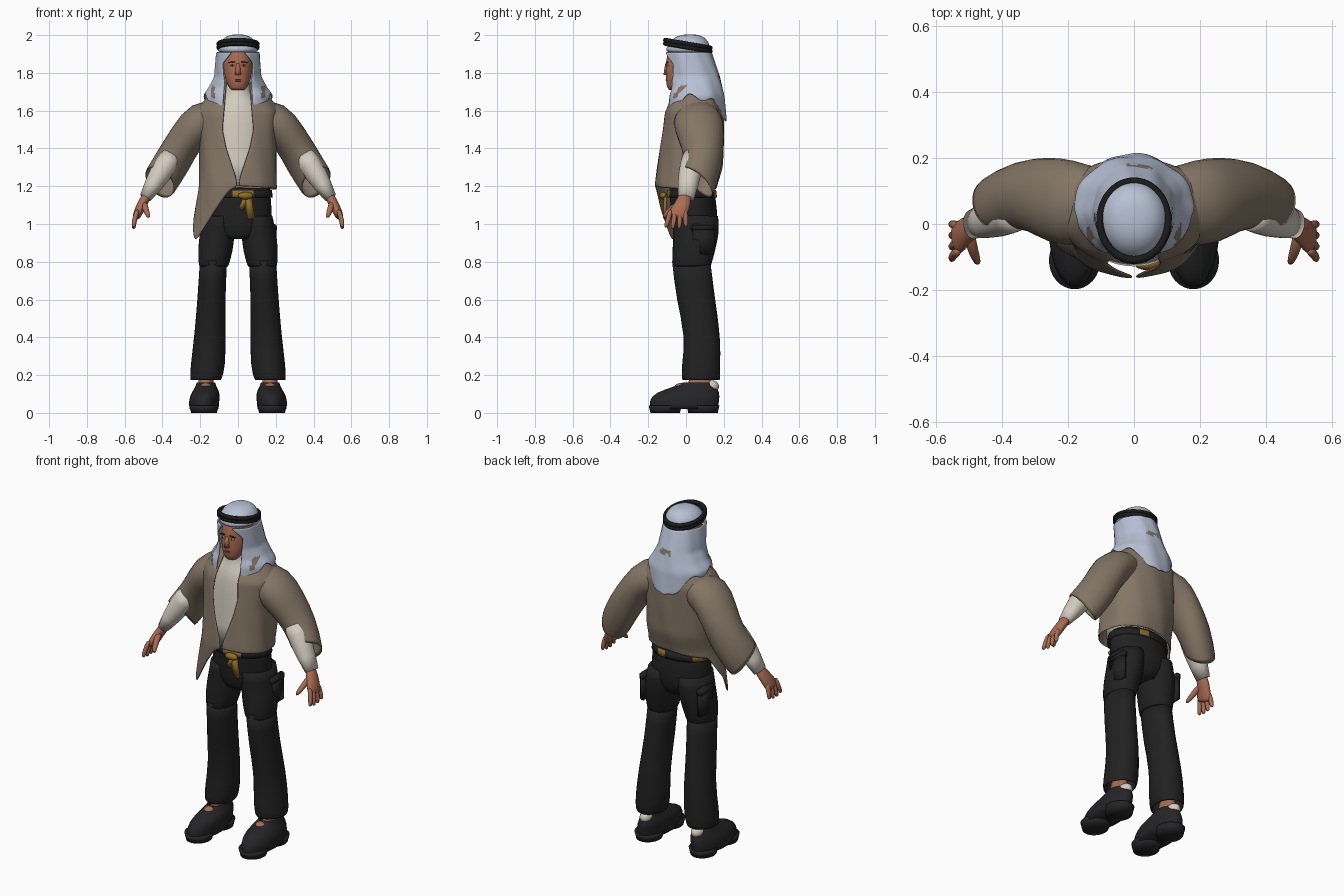
import bpy, bmesh, math
from math import sin, cos, pi, tau
from mathutils import Vector, Matrix

old = bpy.data.objects.get("Cube")
if old:
    bpy.data.objects.remove(old)


def material(name, *colour):
    mat = bpy.data.materials.new(name)
    mat.use_nodes = True
    mat.diffuse_color = (*colour, 1)
    shader = mat.node_tree.nodes["Principled BSDF"]
    shader.inputs["Base Color"].default_value = (*colour, 1)
    shader.inputs["Roughness"].default_value = .9
    return mat


TAN = material("jacket_tan", .23, .18, .13)
CREAM = material("shirt_cream", .66, .61, .53)
BLACK = material("trouser_black", .015, .015, .016)
SHOE = material("shoe_black", .018, .018, .02)
SKIN = material("skin", .4, .15, .085)
GOLD = material("belt_gold", .27, .15, .02)
CLOTH = material("cloth_pale_blue", .48, .54, .67)
CORD = material("cord_black", .01, .01, .01)
LIP = material("lip_red", .28, .09, .06)
DARK = material("brow_dark", .05, .025, .015)


def finish(name, bm, materials, smooth_levels=1, thickness=0, rule=None):
    bmesh.ops.recalc_face_normals(bm, faces=bm.faces)
    for face in bm.faces:
        face.smooth = True
        if rule:
            face.material_index = rule(face.calc_center_median())
    mesh = bpy.data.meshes.new(name)
    bm.to_mesh(mesh)
    bm.free()
    for mat in materials:
        mesh.materials.append(mat)
    obj = bpy.data.objects.new(name, mesh)
    bpy.context.collection.objects.link(obj)
    if thickness:
        solid = obj.modifiers.new("thickness", 'SOLIDIFY')
        solid.thickness, solid.offset = thickness, 0
    if smooth_levels:
        smooth = obj.modifiers.new("smooth", 'SUBSURF')
        smooth.levels = smooth.render_levels = smooth_levels


def bridge(bm, rings, closed):
    for lower, upper in zip(rings, rings[1:]):
        count = len(lower)
        for k in range(count if closed else count - 1):
            following = (k + 1) % count
            bm.faces.new((lower[k], lower[following], upper[following], upper[k]))


# Tube through stations (x, y, z, half width, half depth); caps are crisp unless rounded
def loft(name, stations, materials, side=1, follow=False, sides=16, open_end=False,
         rounded=False, folds=0, bend=None, **options):
    bm = bmesh.new()
    crease = bm.edges.layers.float.new("crease_edge")
    points = [Vector(station[:3]) for station in stations]
    rings = []
    for i, (*_, width, depth) in enumerate(stations):
        across, back = Vector((1, 0, 0)), Vector((0, 1, 0))
        if follow:
            ahead, behind = points[min(i + 1, len(points) - 1)], points[max(i - 1, 0)]
            along = (ahead - behind).normalized()
            back = (back - along * back.dot(along)).normalized()
            across = back.cross(along)
        ring = []
        for k in range(sides):
            angle = tau * k / sides
            fold = 1 + folds * sin(3 * angle + 2 * i)
            point = points[i] + fold * (across * width * cos(angle) + back * depth * sin(angle))
            if bend:
                point = bend(point)
            point.x *= side
            ring.append(bm.verts.new(point))
        rings.append(ring)
    bridge(bm, rings, closed=True)
    for ring in rings[:1] if open_end else (rings[0], rings[-1]):
        cap = bm.faces.new(ring)
        for edge in cap.edges:
            edge[crease] = 0 if rounded else 1
    finish(name, bm, materials, **options)


def interpolate(table, key):
    for low, high in zip(table, table[1:]):
        if key <= high[0]:
            f = max(0, (key - low[0]) / (high[0] - low[0]))
            return [p + (q - p) * f for p, q in zip(low[1:], high[1:])]
    return table[-1][1:]


# Open-fronted garment: profile (z, half width, y, half depth), opening (z, half width),
# and a hem height for each angle, counted from the front towards the left.
# A roundness below one flattens the front and back.
def garment(name, profile, opening, hem, materials, wave, roundness, columns=56, rows=22,
            **options):
    bm = bmesh.new()
    rings = []
    top = profile[-1][0]
    for r in range(rows + 1):
        ring = []
        for c in range(columns + 1):
            t = c / columns
            low = hem(tau * t)
            z = low + (top - low) * r / rows
            width, y, depth = interpolate(profile, z)
            edge = math.asin(interpolate(opening, z)[0] / width)
            angle = edge + t * (tau - 2 * edge)
            ripple = 1 + wave * sin(9 * angle + 12 * z)
            forward = math.copysign(abs(cos(angle)) ** roundness, cos(angle))
            ring.append(bm.verts.new((width * ripple * sin(angle),
                                      y - depth * ripple * forward, z)))
        rings.append(ring)
    bridge(bm, rings, closed=False)
    finish(name, bm, materials, thickness=.01, **options)


def ball(name, location, size, mat):
    bm = bmesh.new()
    place = Matrix.LocRotScale(Vector(location), None, Vector(size))
    bmesh.ops.create_uvsphere(bm, u_segments=16, v_segments=10, radius=1, matrix=place)
    finish(name, bm, [mat], smooth_levels=0)


def block(name, location, size, mat, tilt=0):
    bm = bmesh.new()
    turn = Matrix.Rotation(tilt, 3, 'Y').to_quaternion()
    place = Matrix.LocRotScale(Vector(location), turn, Vector(size))
    bmesh.ops.create_cube(bm, size=1, matrix=place)
    bmesh.ops.bevel(bm, geom=bm.edges[:], offset=min(size) / 4, segments=2, affect='EDGES')
    finish(name, bm, [mat], smooth_levels=0)


# Jacket with a long flap on the right front
def jacket_hem(angle):
    table = [(0, 1.2), (110, 1.18), (180, 1.19), (250, 1.16), (300, .9), (345, 1.17), (360, 1.2)]
    return interpolate(table, math.degrees(angle))[0]


garment("jacket",
        [(.9, .26, .01, .14), (1.2, .2, 0, .16), (1.3, .2, .02, .17), (1.45, .2, .03, .165),
         (1.6, .22, .04, .155), (1.67, .16, .05, .12), (1.75, .08, .05, .08)],
        [(1.2, .002), (1.25, .01), (1.4, .06), (1.5, .08), (1.75, .06)],
        jacket_hem, [TAN], wave=.01, roundness=.8)

# Shirt with a high collar
loft("shirt", [(0, .01, 1.2, .17, .14), (0, .02, 1.45, .18, .14), (0, .02, 1.6, .16, .13),
               (0, .01, 1.65, .11, .1), (0, 0, 1.69, .07, .07), (0, 0, 1.74, .06, .07)],
     [CREAM], sides=24)

# Hips, belt and its knotted ends
loft("hips", [(0, .04, .92, .1, .09), (0, .045, .97, .17, .12), (0, .045, 1.05, .185, .125),
              (0, .03, 1.19, .17, .12)], [BLACK], sides=24)


def belt_rule(centre):
    if centre.y < 0:
        return int(-.04 < centre.x < .09)
    return int(sin(30 * centre.x) > .6)


loft("belt", [(0, .03, 1.14, .185, .135), (0, .03, 1.18, .18, .13)],
     [BLACK, GOLD], sides=40, rule=belt_rule)
ball("belt_knot", (.04, -.12, 1.15), (.04, .02, .02), GOLD)
block("belt_end_long", (.06, -.11, 1.09), (.04, .02, .13), GOLD, tilt=-.15)
block("belt_end_short", (.03, -.11, 1.11), (.03, .02, .07), GOLD, tilt=.4)

# Head and face
loft("head", [(0, -.06, 1.71, .035, .03), (0, -.045, 1.73, .055, .06), (0, -.02, 1.8, .08, .09),
              (0, 0, 1.9, .08, .105), (0, 0, 1.94, .06, .08)], [SKIN], sides=20)
loft("nose", [(0, -.1, 1.79, .018, .02), (0, -.1, 1.85, .01, .01)], [SKIN])
for label, z in (("upper_lip", 1.766), ("lower_lip", 1.758)):
    ball(label, (0, -.1, z), (.02, .008, .004), LIP)

# Head cloth: crown, drape and double cord
crown = []
for step in range(6):
    rise = step * pi / 11
    radius = .11 * cos(rise) ** .7
    crown.append((0, .01 + step / 400, 1.9 + .105 * sin(rise), radius, radius * 1.1))
loft("cloth_crown", crown, [CLOTH], sides=28, rounded=True)


def tear_rule(centre):
    back = centre.y > .09 and abs(centre.z - 1.78) < .01 and sin(38 * centre.x + 1) > .2
    front = centre.y < 0 and abs(centre.z - 1.7) < .03 and .12 < abs(centre.x) < .14
    return int(back or front)


def drape_hem(angle):
    jagged = .02 * cos(6 * angle)
    return 1.55 + .03 * cos(angle) + .12 * abs(sin(angle)) + jagged


garment("cloth_drape",
        [(1.55, .17, .05, .16), (1.68, .18, .05, .15), (1.72, .15, .05, .14),
         (1.78, .12, .04, .135), (1.91, .11, .01, .12)],
        [(1.6, .08), (1.75, .07), (1.85, .08), (1.91, .03)],
        drape_hem, [CLOTH, TAN], wave=.015, roundness=1, rule=tear_rule)
for label, z in (("lower", 1.935), ("upper", 1.953)):
    bpy.ops.mesh.primitive_torus_add(major_segments=40, major_radius=.115, minor_radius=.012,
                                     location=(0, .01, z), rotation=(-.17, 0, 0))
    cord = bpy.context.object
    cord.name = label + "_head_cord"
    cord.scale.x = .9
    cord.scale.y = 1.05
    cord.data.materials.append(CORD)
    bpy.ops.object.shade_smooth()


# The cuff opens higher at the front and hangs lower at the back
def cuff_slant(point):
    slope = 4 * max(0, min(.2, 1.4 - point.z))
    point.z -= (point.y - .06) * slope
    return point


# Paired parts
for side, label in ((1, "left_"), (-1, "right_")):
    ball(label + "eye", (side * .03, -.097, 1.84), (.013, .01, .005), CREAM)
    ball(label + "iris", (side * .03, -.102, 1.84), (.006, .007, .005), DARK)
    block(label + "brow", (side * .033, -.1, 1.857), (.036, .01, .005), DARK, tilt=side * .1)

    # Arm
    loft(label + "sleeve", [(.08, .06, 1.57, .09, .1), (.2, .06, 1.55, .11, .135),
                            (.27, .08, 1.46, .09, .12), (.34, .095, 1.35, .09, .1),
                            (.42, .06, 1.22, .09, .08)],
         [TAN], side, follow=True, open_end=True, folds=.03, bend=cuff_slant, thickness=.01)
    loft(label + "forearm", [(.35, .04, 1.36, .06, .06), (.41, .02, 1.27, .065, .065),
                             (.49, 0, 1.14, .033, .045)], [CREAM], side, follow=True)

    # Hand
    loft(label + "palm", [(.47, 0, 1.17, .025, .03), (.5, -.01, 1.12, .027, .04),
                          (.53, -.04, 1.06, .025, .05), (.54, -.05, 1.03, .02, .05)],
         [SKIN], side, follow=True, rounded=True)
    for i, finger in enumerate(("index", "middle", "ring", "little")):
        y = -.08 + .025 * i
        tip_y = y - .03 + .012 * i
        tip_z = .965 + .01 * abs(i - 1.4)
        loft(label + finger + "_finger",
             [(.53, y, 1.08, .016, .016), (.55, (y + tip_y) / 2, 1.02, .014, .014),
              (.553, tip_y, tip_z, .012, .012)],
             [SKIN], side, follow=True, sides=8, rounded=True)
    loft(label + "thumb", [(.5, -.02, 1.12, .02, .02), (.49, -.08, 1.08, .018, .018),
                           (.47, -.125, 1.03, .012, .012)],
         [SKIN], side, follow=True, sides=8, rounded=True)

    # Leg, with the thigh panel overlapping the lower leg
    loft(label + "thigh", [(.1, .05, 1.04, .08, .12), (.11, .055, .95, .09, .12),
                           (.12, .04, .86, .09, .11), (.13, .03, .77, .075, .1)],
         [BLACK], side, open_end=True, folds=.01, thickness=.01)
    loft(label + "trouser_leg", [(.13, .03, .8, .07, .1), (.14, .05, .6, .07, .1),
                                 (.15, .09, .4, .08, .09), (.16, .08, .24, .09, .1),
                                 (.17, .08, .17, .08, .1)],
         [BLACK], side, open_end=True, folds=.03, thickness=.01)
    block(label + "cargo_pocket", (side * .19, .09, .91), (.03, .12, .15), BLACK)
    block(label + "pocket_flap", (side * .19, .09, .98), (.035, .13, .04), BLACK)

    # Ankle and shoe
    loft(label + "ankle", [(.17, .07, .1, .04, .08), (.17, .08, .22, .04, .05)], [SKIN], side)
    ball(label + "instep", (side * .17, -.02, .14), (.03, .04, .018), SKIN)
    ball(label + "sock", (side * .17, .13, .14), (.035, .045, .035), CREAM)
    loft(label + "shoe", [(.18, -.01, .02, .078, .18), (.18, -.01, .07, .083, .19),
                          (.17, .01, .11, .075, .17), (.17, .05, .14, .055, .11),
                          (.17, .06, .16, .05, .08)], [SHOE], side, sides=20, open_end=True)
    for part, y in (("heel", .09), ("sole", -.11)):
        loft(label + part, [(.18, y, 0, .07, .08), (.18, y, .04, .08, .09)], [SHOE], side)
